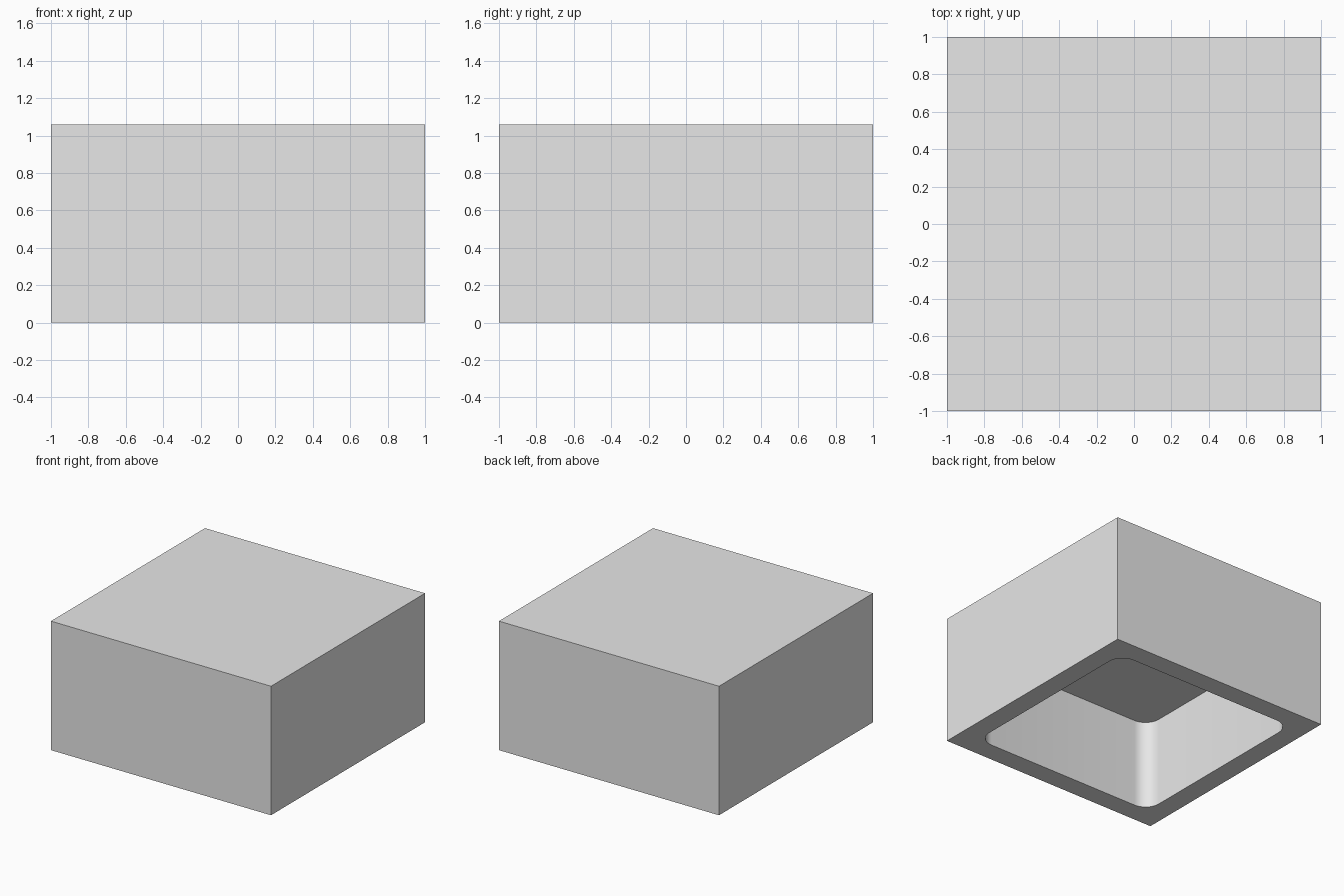
import bpy, bmesh, math

if "Cube" in bpy.data.objects:
    bpy.data.objects.remove(bpy.data.objects["Cube"], do_unlink=True)

HEIGHT = 1.06
CAVITY_HALF = 0.833
CAVITY_DEPTH = 0.735
CORNER_RADIUS = 0.13

grey = bpy.data.materials.new("light_grey")
grey.use_nodes = True
grey.diffuse_color = (0.8, 0.8, 0.8, 1)
grey.node_tree.nodes["Principled BSDF"].inputs["Base Color"].default_value = (0.8, 0.8, 0.8, 1)


def block(name, half, bottom, top, radius=0):
    """Square block, optionally with rounded upright edges."""
    bm = bmesh.new()
    bmesh.ops.create_cube(bm, size=1)
    for v in bm.verts:
        v.co = (v.co.x * 2 * half, v.co.y * 2 * half, top if v.co.z > 0 else bottom)
    if radius:
        upright = [e for e in bm.edges
                   if abs(e.verts[0].co.z - e.verts[1].co.z) > 0.01]
        bmesh.ops.bevel(bm, geom=upright, offset=radius, segments=10,
                        profile=0.5, affect='EDGES')
    mesh = bpy.data.meshes.new(name)
    bm.to_mesh(mesh)
    bm.free()
    mesh.materials.append(grey)
    obj = bpy.data.objects.new(name, mesh)
    bpy.context.collection.objects.link(obj)
    return obj


# Outer shell and the rounded pocket cut into its underside
shell = block("hollow_block", 1, 0, HEIGHT)
cutter = block("pocket_cutter", CAVITY_HALF, -0.2, CAVITY_DEPTH, CORNER_RADIUS)
cutter.hide_render = True

cut = shell.modifiers.new("pocket", 'BOOLEAN')
cut.operation = 'DIFFERENCE'
cut.solver = 'EXACT'
cut.object = cutter
bpy.ops.object.select_all(action='DESELECT')
shell.select_set(True)
bpy.context.view_layer.objects.active = shell
bpy.ops.object.modifier_apply(modifier=cut.name)
bpy.data.objects.remove(cutter, do_unlink=True)

# Smooth pocket corners, sharp rims
bpy.ops.object.shade_smooth_by_angle(angle=math.radians(30))
